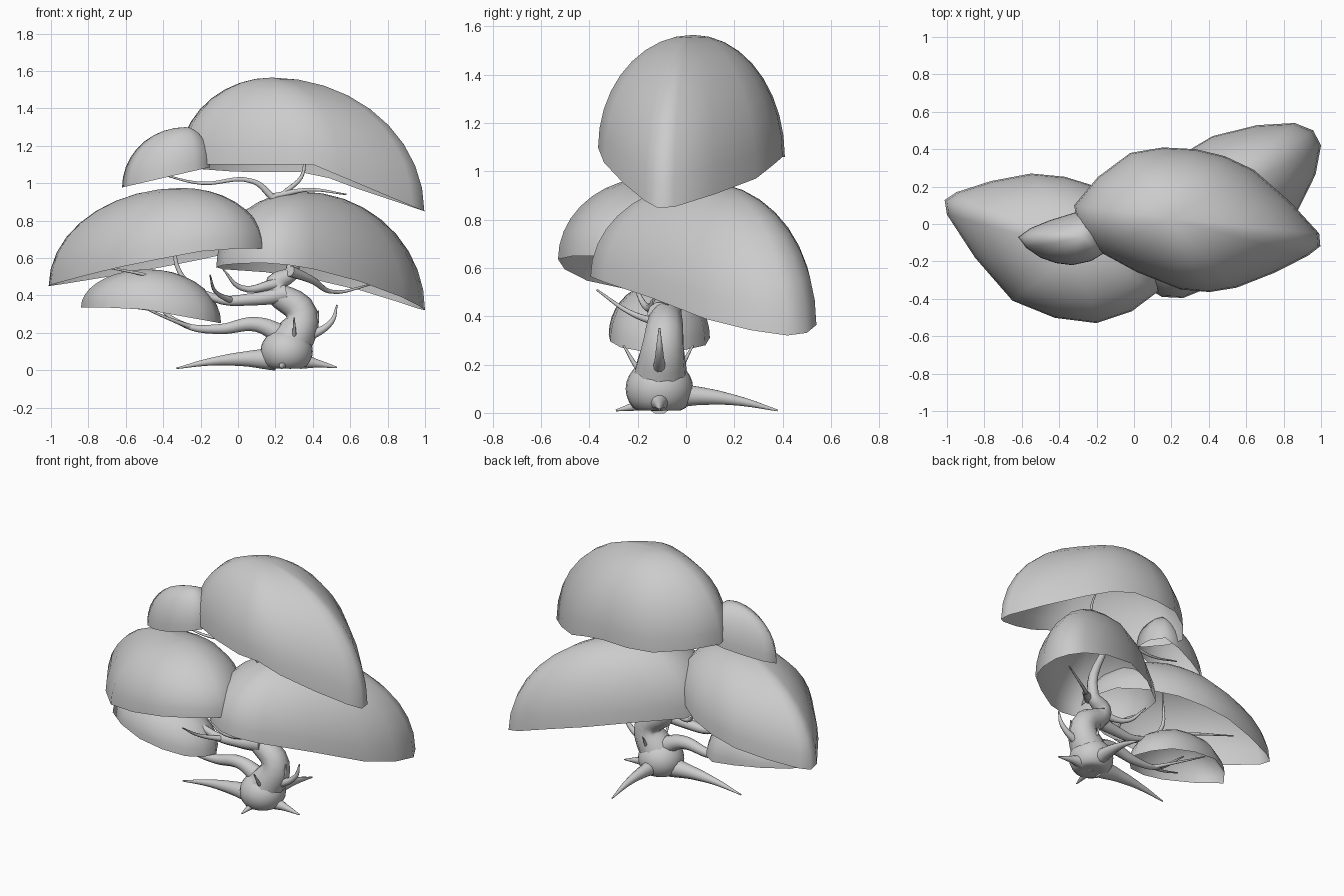
import bpy, bmesh, math
from mathutils import Vector

if "Cube" in bpy.data.objects:
    bpy.data.objects.remove(bpy.data.objects["Cube"])


def smooth_loop(pts):
    """Closed outline with a Catmull-Rom midpoint added between neighbours."""
    p = [Vector(q) for q in pts]
    n = len(p)
    out = []
    for i in range(n):
        a, b, c, d = p[i - 1], p[i], p[(i + 1) % n], p[(i + 2) % n]
        out += [b, (b + c) * .55 - (a + d) * .05]
    return out


def canopy(name, apex, outline, rim, rings=9):
    """Open leaf dome: quarter-ellipse ribs from the apex down to the rim height rule."""
    bm = bmesh.new()
    a = Vector(apex)
    top = bm.verts.new(a)
    loop = smooth_loop(outline)
    prev, n = None, len(loop)
    for i in range(1, rings + 1):
        t = i / rings * math.pi / 2
        ring = []
        for p in loop:
            q = a.xy.lerp(p, math.sin(t))
            z = rim(p.x, p.y)
            ring.append(bm.verts.new((q.x, q.y, z + (a.z - z) * math.cos(t))))
        for j in range(n):
            k = (j + 1) % n
            bm.faces.new((prev[j], ring[j], ring[k], prev[k]) if prev else (top, ring[j], ring[k]))
        prev = ring
    bmesh.ops.recalc_face_normals(bm, faces=bm.faces)
    if sum(f.normal.z for f in bm.faces) < 0:
        bmesh.ops.reverse_faces(bm, faces=bm.faces)
    for f in bm.faces:
        f.smooth = True
    me = bpy.data.meshes.new(name)
    bm.to_mesh(me)
    bm.free()
    bpy.context.collection.objects.link(bpy.data.objects.new(name, me))


def limb(name, r, pts, ends=(-.11,), start=-.11, tip=.004):
    """Tapered tubes along (x, z) points, fanning in depth from start to each end y."""
    cu = bpy.data.curves.new(name, 'CURVE')
    cu.dimensions = '3D'
    cu.bevel_depth = 1
    cu.bevel_resolution = 3
    cu.resolution_u = 6
    cu.use_fill_caps = True
    for end in ends:
        sp = cu.splines.new('BEZIER')
        sp.bezier_points.add(len(pts) - 1)
        for i, (bp, (x, z)) in enumerate(zip(sp.bezier_points, pts)):
            t = i / (len(pts) - 1)
            bp.co = (x, start + (end - start) * t, z)
            bp.radius = r + (tip - r) * t ** .8
            bp.handle_left_type = bp.handle_right_type = 'AUTO'
    ob = bpy.data.objects.new(name, cu)
    bpy.context.collection.objects.link(ob)
    bpy.ops.object.select_all(action='DESELECT')
    ob.select_set(True)
    bpy.context.view_layer.objects.active = ob
    bpy.ops.object.convert(target='MESH')
    bpy.ops.object.shade_smooth_by_angle(angle=math.radians(50))


# Leaf domes
canopy("top_canopy", (.18, .03, 1.565),
       [(-.32, .1), (-.02, .38), (.33, .4), (.64, .29), (.99, -.05), (.93, -.17),
        (.55, -.34), (.25, -.35), (-.2, -.14)],
       lambda x, y: 1.1 - .42 * max(x - .4, 0) - .1 * max(y, 0))
canopy("top_side_canopy", (-.28, -.07, 1.3),
       [(-.62, -.07), (-.45, .02), (-.2, .07), (-.15, -.15), (-.33, -.22), (-.5, -.18)],
       lambda x, y: 1.12 + .23 * x)
canopy("left_canopy", (-.3, -.14, .975),
       [(-1, .05), (-.95, .17), (-.55, .27), (-.2, .2), (.1, -.05), (.13, -.36),
        (-.2, -.53), (-.65, -.41)],
       lambda x, y: min(.65, .64 + .18 * x - .06 * y))
canopy("right_canopy", (.34, .08, .955),
       [(1, .42), (.86, .54), (.42, .47), (-.08, .12), (-.08, -.2), (.15, -.39),
        (.4, -.34), (.88, .08)],
       lambda x, y: .55 - .2 * x * x - .07 * y)
canopy("lower_left_canopy", (-.48, -.11, .54),
       [(-.84, -.12), (-.6, .08), (-.25, .08), (-.09, -.1), (-.2, -.27), (-.5, -.32)],
       lambda x, y: min(.335, .235 - .18 * x))

# Swollen trunk base with a flat underside
bpy.ops.mesh.primitive_uv_sphere_add(segments=24, ring_count=14, radius=.14, location=(.26, -.11, .1))
base = bpy.context.object
base.name = "trunk_base"
for v in base.data.vertices:
    v.co.z = max(v.co.z * .9, -.09)
bpy.ops.object.shade_smooth_by_angle(angle=math.radians(50))

# Trunk winding up to the crown
limb("trunk", .12, [(.27, .12), (.34, .3), (.2, .45), (.29, .53), (.19, .94)], (-.04,), tip=.016)

# Branches, each fanning out under its dome
limb("left_branch", .05, [(.26, .41), (.08, .38), (-.12, .385), (-.31, .52), (-.33, .8)])
limb("left_fan", .02, [(-.18, .4), (-.42, .49), (-.75, .56)], (-.26, .08))
limb("left_twig", .018, [(-.03, .37), (-.12, .42), (-.15, .51)], (-.37,))
limb("low_branch", .06, [(.25, .18), (.1, .245), (-.1, .22), (-.28, .24), (-.5, .4)])
limb("low_fan", .014, [(-.25, .23), (-.38, .28), (-.56, .36)], (-.24, .03))
limb("right_branch", .03, [(.28, .53), (.4, .48), (.5, .42), (.72, .46)], (.22,))
limb("middle_twigs", .03, [(.2, .46), (.02, .44), (-.08, .54)], (-.22, .02))
limb("crown_left", .02, [(.19, .92), (.08, 1.01), (-.2, 1.0), (-.42, 1.05)], (-.08,), -.04)
limb("crown_right", .018, [(.19, .93), (.38, .965), (.58, .94)], (-.05,), -.04)
limb("crown_centre", .015, [(.24, .94), (.35, 1.06), (.3, 1.32)], (.03,), -.04)

# Bare twigs sprouting from the base
limb("base_twig_right", .03, [(.36, .17), (.5, .26), (.53, .35)])
limb("base_twig_inner", .025, [(.36, .17), (.41, .22), (.43, .32)])
limb("base_twig_sides", .025, [(.29, .12), (.3, .17), (.3, .28)], (-.26, .03))

# Surface roots
limb("root_left", .065, [(.2, .06), (.02, .06), (-.15, .045), (-.33, .01)])
limb("root_right", .045, [(.34, .05), (.43, .035), (.53, .015)])
limb("root_back", .065, [(.26, .07), (.27, .07), (.28, .05), (.28, .01)], (.38,))
limb("root_front", .045, [(.26, .05), (.24, .03), (.23, .01)], (-.29,))
